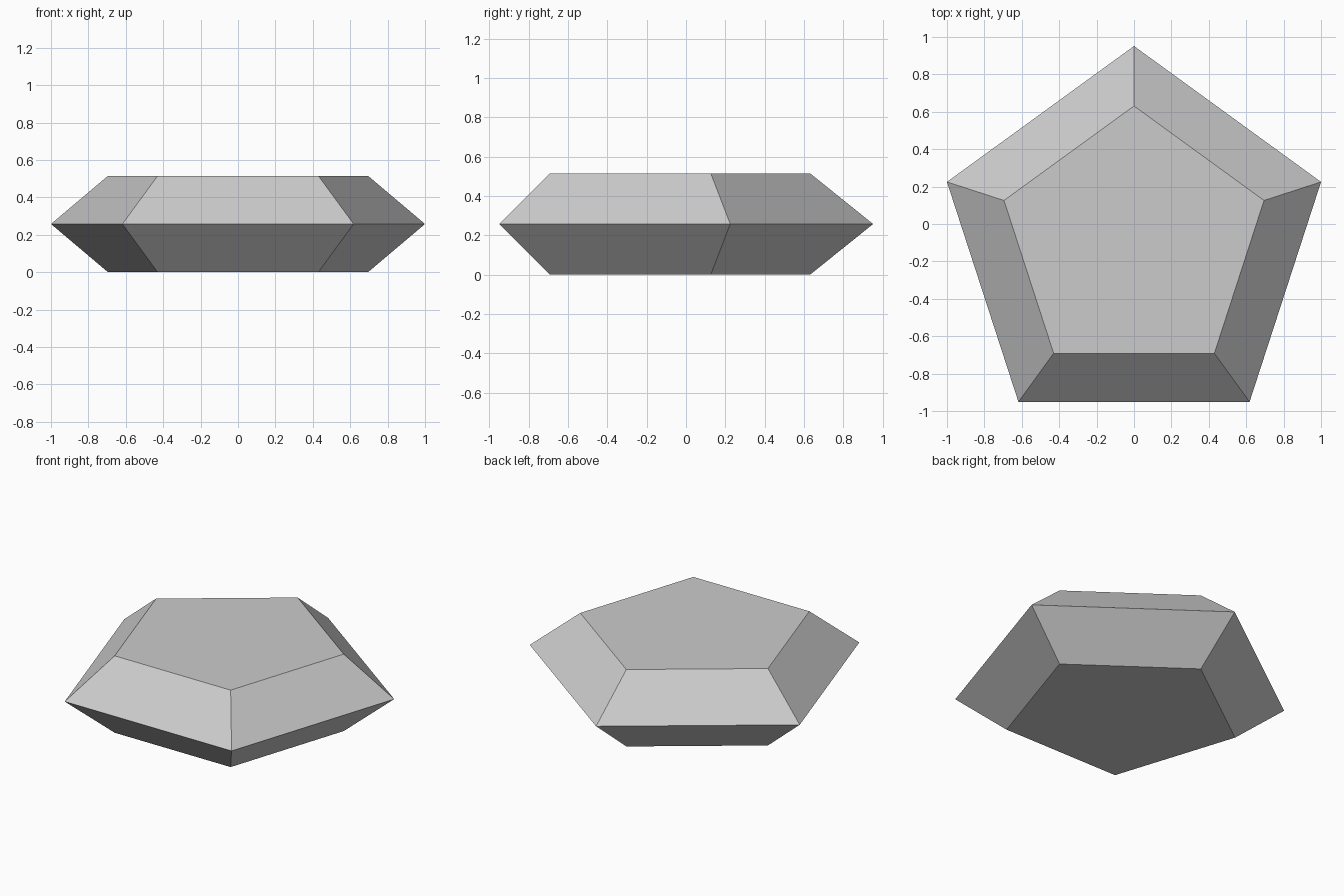
import bpy, bmesh
from math import sin, cos, tau

cube = bpy.data.objects.get("Cube")
if cube:
    bpy.data.objects.remove(cube, do_unlink=True)

grey = bpy.data.materials.new("light_grey")
grey.use_nodes = True
colour = (0.6, 0.6, 0.6, 1)
grey.diffuse_color = colour
grey.node_tree.nodes["Principled BSDF"].inputs["Base Color"].default_value = colour

SIDES = 5
CENTRE_Y = -0.1
# (radius, height) of the base, girdle and table
RINGS = [(0.731, 0.0), (1.0515, 0.2575), (0.731, 0.515)]


def pentagon(bm, radius, z):
    """Ring of vertices with one corner pointing to the back."""
    angles = [tau * i / SIDES for i in range(SIDES)]
    return [bm.verts.new((-radius * sin(a), CENTRE_Y + radius * cos(a), z)) for a in angles]


# Faceted five-sided gem
bm = bmesh.new()
rings = [pentagon(bm, r, z) for r, z in RINGS]
for low, high in zip(rings, rings[1:]):
    for i in range(SIDES):
        j = (i + 1) % SIDES
        bm.faces.new((low[i], low[j], high[j], high[i]))

# Flat base and table
bm.faces.new(rings[0])
bm.faces.new(rings[-1])
bmesh.ops.recalc_face_normals(bm, faces=bm.faces)

mesh = bpy.data.meshes.new("pentagon_gem")
bm.to_mesh(mesh)
bm.free()
mesh.materials.append(grey)
gem = bpy.data.objects.new("pentagon_gem", mesh)
bpy.context.collection.objects.link(gem)
